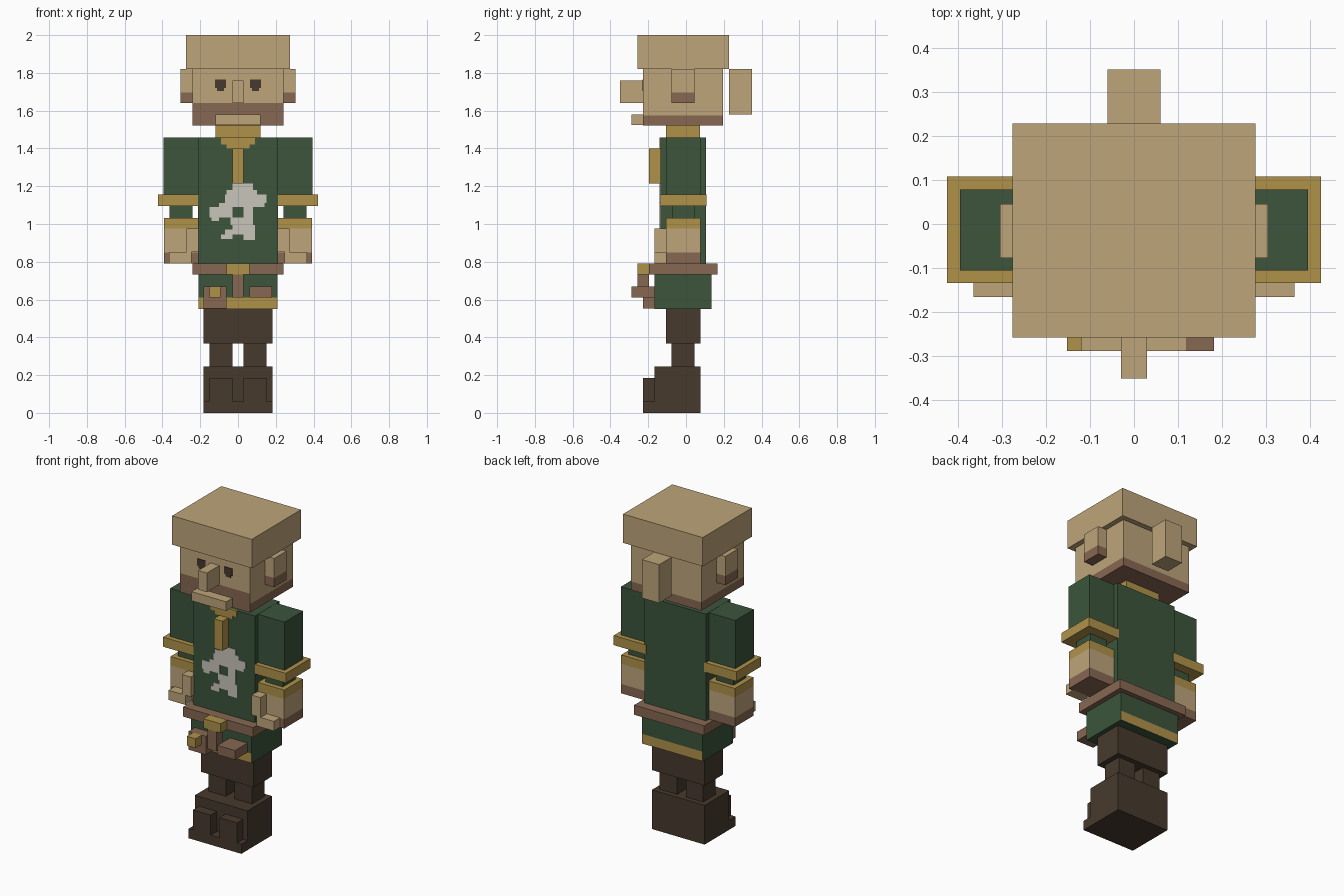
import bpy, bmesh
from mathutils import Vector

if "Cube" in bpy.data.objects:
    bpy.data.objects.remove(bpy.data.objects["Cube"])


def linear(c):
    c /= 255
    return c / 12.92 if c <= 0.04045 else ((c + 0.055) / 1.055) ** 2.4


def paint(name, r, g, b):
    m = bpy.data.materials.new(name)
    m.diffuse_color = (linear(r), linear(g), linear(b), 1)
    m.use_nodes = True
    m.node_tree.nodes["Principled BSDF"].inputs["Base Color"].default_value = m.diffuse_color
    return m


SKIN = paint("tan", 190, 165, 122)
GOLD = paint("gold", 176, 146, 74)
BROWN = paint("leather_brown", 135, 104, 82)
DARK = paint("dark_brown", 71, 58, 45)
GREEN = paint("cloth_green", 60, 85, 60)
PALE = paint("pale_grey", 200, 197, 186)


def box(name, mat, x, y, z, cuts=(), extra=(), rule=None):
    """Box from (min, max) ranges, cut at given heights and recoloured by a face rule."""
    bm = bmesh.new()
    bmesh.ops.create_cube(bm, size=1)
    for v in bm.verts:
        v.co = Vector(r[0] if c < 0 else r[1] for r, c in zip((x, y, z), v.co))
    for h in cuts:
        bmesh.ops.bisect_plane(bm, geom=bm.verts[:] + bm.edges[:] + bm.faces[:],
                               plane_co=(0, 0, h), plane_no=(0, 0, 1))
    bm.normal_update()
    if rule:
        for f in bm.faces:
            f.material_index = rule(f.calc_center_median(), f.normal)
    me = bpy.data.meshes.new(name)
    bm.to_mesh(me)
    bm.free()
    for m in (mat, *extra):
        me.materials.append(m)
    ob = bpy.data.objects.new(name, me)
    bpy.context.collection.objects.link(ob)
    return ob


def pair(name, mat, x, y, z, **kw):
    """Same box on both sides of the body."""
    box("right_" + name, mat, x, y, z, **kw)
    box("left_" + name, mat, (-x[1], -x[0]), y, z, **kw)


def band_below(h):
    return lambda c, n: int(c.z < h)


# Head, with the dark jaw taller on the front
box("hair_cap", SKIN, (-.275, .275), (-.257, .228), (1.82, 2.0))
box("head", SKIN, (-.242, .242), (-.227, .195), (1.522, 1.82), cuts=(1.575, 1.64), extra=(BROWN,),
    rule=lambda c, n: int(c.z < (1.64 if n.y < -.5 else 1.575)))
box("hair_bun", SKIN, (-.06, .06), (.228, .35), (1.58, 1.82))
box("nose", SKIN, (-.03, .03), (-.35, -.225), (1.64, 1.76))
box("moustache", SKIN, (-.12, .12), (-.288, -.225), (1.523, 1.58))
pair("ear", SKIN, (.24, .304), (-.077, .045), (1.64, 1.82),
     cuts=(1.697,), extra=(BROWN,), rule=band_below(1.697))
pair("eye", DARK, (.064, .121), (-.231, -.226), (1.72, 1.764))
pair("eye_lower", DARK, (.075, .11), (-.231, -.226), (1.705, 1.72))

# Torso and collar
box("neck", GOLD, (-.12, .12), (-.105, .075), (1.455, 1.525))
box("torso", GREEN, (-.212, .212), (-.136, .106), (.79, 1.458))
box("collar_upper", GOLD, (-.09, .09), (-.141, -.13), (1.42, 1.459))
box("collar_lower", GOLD, (-.06, .06), (-.141, -.13), (1.40, 1.42))
box("tie", GOLD, (-.03, .03), (-.196, -.135), (1.215, 1.40))

# Painted chest patch: strips of x0, x1, z0, z1
for x0, x1, z0, z1 in [
        (-.03, .08, 1.18, 1.215), (-.06, .1, 1.155, 1.18), (-.07, .15, 1.11, 1.155),
        (-.1, .14, 1.09, 1.11), (-.15, -.03, 1.035, 1.09), (.03, .08, 1.035, 1.09),
        (-.14, -.1, 1.015, 1.035), (-.04, .08, .995, 1.035), (-.03, .09, .97, .995),
        (-.07, .09, .945, .97), (-.09, -.03, .92, .945), (.03, .09, .915, .945)]:
    box("chest_patch", PALE, (x0, x1), (-.14, -.135), (z0, z1))

# Arms and hands
pair("upper_arm", GREEN, (.205, .395), (-.105, .078), (1.12, 1.457))
pair("sleeve_band", GOLD, (.2, .424), (-.134, .108), (1.096, 1.156))
pair("elbow", GREEN, (.242, .362), (-.075, .048), (1.02, 1.12))
pair("hand", SKIN, (.21, .393), (-.105, .078), (.792, 1.032),
     cuts=(.85, .976), extra=(GOLD, BROWN),
     rule=lambda c, n: 1 if c.z > .976 else 2 if c.z < .85 else 0)
pair("thumb", SKIN, (.21, .272), (-.166, -.1), (.852, .976))
pair("fingers", SKIN, (.245, .364), (-.166, -.1), (.792, .852))

# Belt, skirt and pouches
box("belt", BROWN, (-.242, .242), (-.196, .166), (.732, .792))
box("skirt", GREEN, (-.21, .21), (-.166, .136), (.55, .735), cuts=(.61,), extra=(GOLD,),
    rule=lambda c, n: int(c.z < .61 and abs(n.y) > .5))
box("buckle", GOLD, (-.06, .06), (-.257, -.195), (.733, .791))
box("belt_tail", BROWN, (-.03, .03), (-.257, -.195), (.61, .733))
box("pouch_left", BROWN, (-.182, -.062), (-.227, -.165), (.553, .668))
box("pouch_clasp", GOLD, (-.152, -.092), (-.288, -.226), (.61, .668))
box("pouch_right", BROWN, (.06, .181), (-.288, -.165), (.61, .668))

# Trousers, legs and boots
box("trousers", DARK, (-.182, .182), (-.105, .076), (.368, .55))
pair("leg", DARK, (.03, .15), (-.076, .045), (.24, .37))
box("boots", DARK, (-.182, .182), (-.166, .076), (.06, .245))
box("sole", DARK, (-.182, .182), (-.227, .076), (0, .06))
pair("toe", DARK, (.03, .152), (-.227, -.165), (.06, .185))
